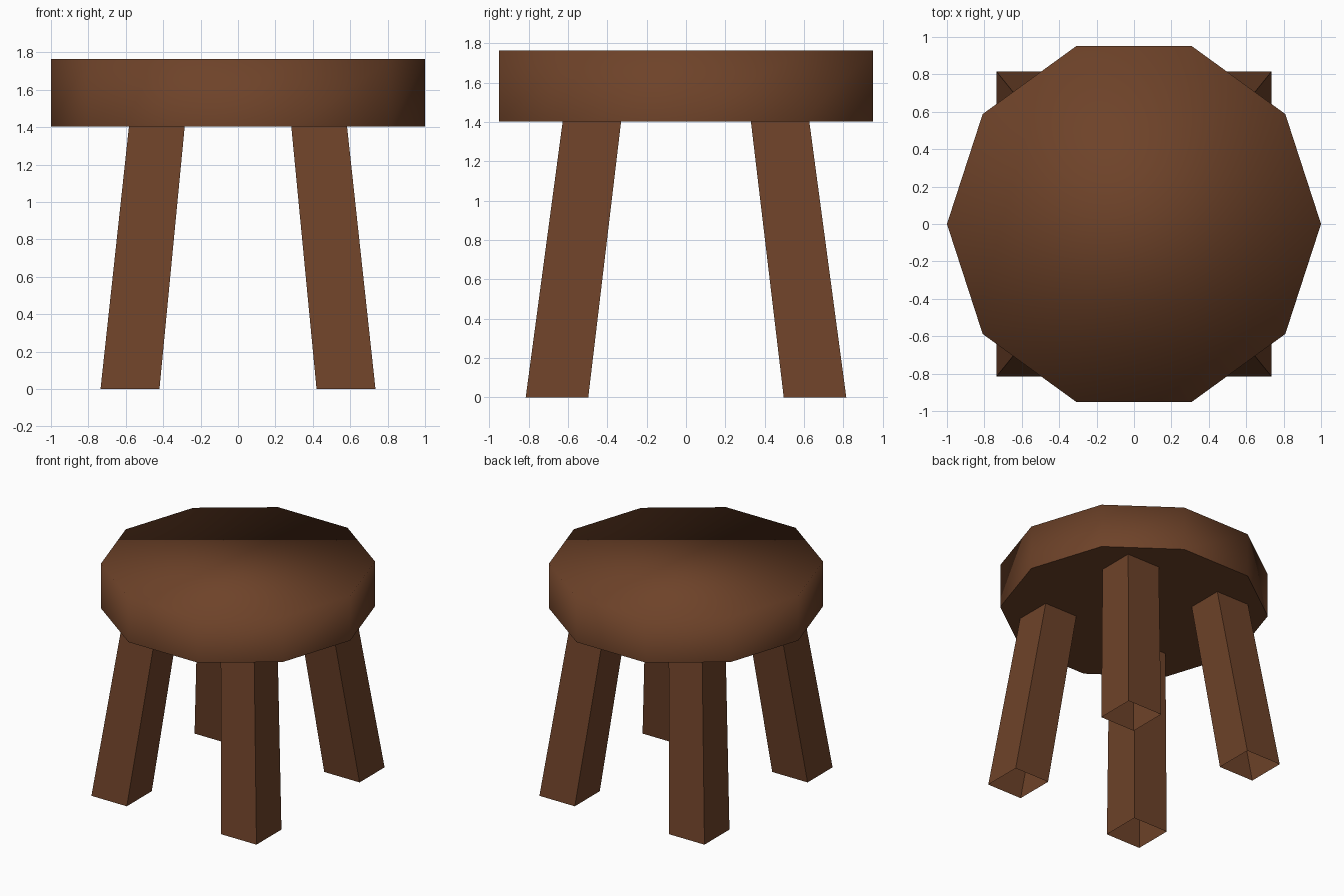
import bpy, bmesh, math

if "Cube" in bpy.data.objects:
    bpy.data.objects.remove(bpy.data.objects["Cube"])

wood = bpy.data.materials.new("brown wood")
wood.diffuse_color = (0.155, 0.055, 0.022, 1)
wood.use_nodes = True
wood.node_tree.nodes["Principled BSDF"].inputs["Base Color"].default_value = wood.diffuse_color


def finish(name, bm):
    bmesh.ops.recalc_face_normals(bm, faces=bm.faces)
    mesh = bpy.data.meshes.new(name)
    bm.to_mesh(mesh)
    bm.free()
    mesh.materials.append(wood)
    bpy.context.collection.objects.link(bpy.data.objects.new(name, mesh))


# Seat: ten-sided slab, top and rim smoothed together, flat underside
Z0, Z1, SIDES = 1.403, 1.763, 10
bm = bmesh.new()
rings = [[bm.verts.new((math.cos(a), math.sin(a), z))
          for a in (i * math.tau / SIDES for i in range(SIDES))] for z in (Z0, Z1)]
low, high = rings
for i in range(SIDES):
    j = (i + 1) % SIDES
    bm.faces.new((low[i], low[j], high[j], high[i])).smooth = True
bm.faces.new(high).smooth = True
bm.faces.new(low[::-1])
for e in bm.edges:
    if all(v in low for v in e.verts):
        e.smooth = False
finish("seat", bm)


# Legs: splayed, slightly tapered square tubes, open underneath
def leg(name, sx, sy):
    bm = bmesh.new()
    loops = []
    for z, x0, x1, y0, y1 in ((0, 0.42, 0.735, 0.497, 0.815),
                              (Z0, 0.285, 0.583, 0.33, 0.627)):
        loops.append([bm.verts.new((sx * x, sy * y, z))
                      for x, y in ((x0, y0), (x1, y0), (x1, y1), (x0, y1))])
    b, t = loops
    for i in range(4):
        j = (i + 1) % 4
        bm.faces.new((b[i], b[j], t[j], t[i]))
    # An open tube has no inside, so turn the faces outward by sign
    finish(name, bm)


for sy, fb in ((-1, "front"), (1, "back")):
    for sx, lr in ((-1, "left"), (1, "right")):
        leg(f"{fb}_{lr}_leg", sx, sy)
